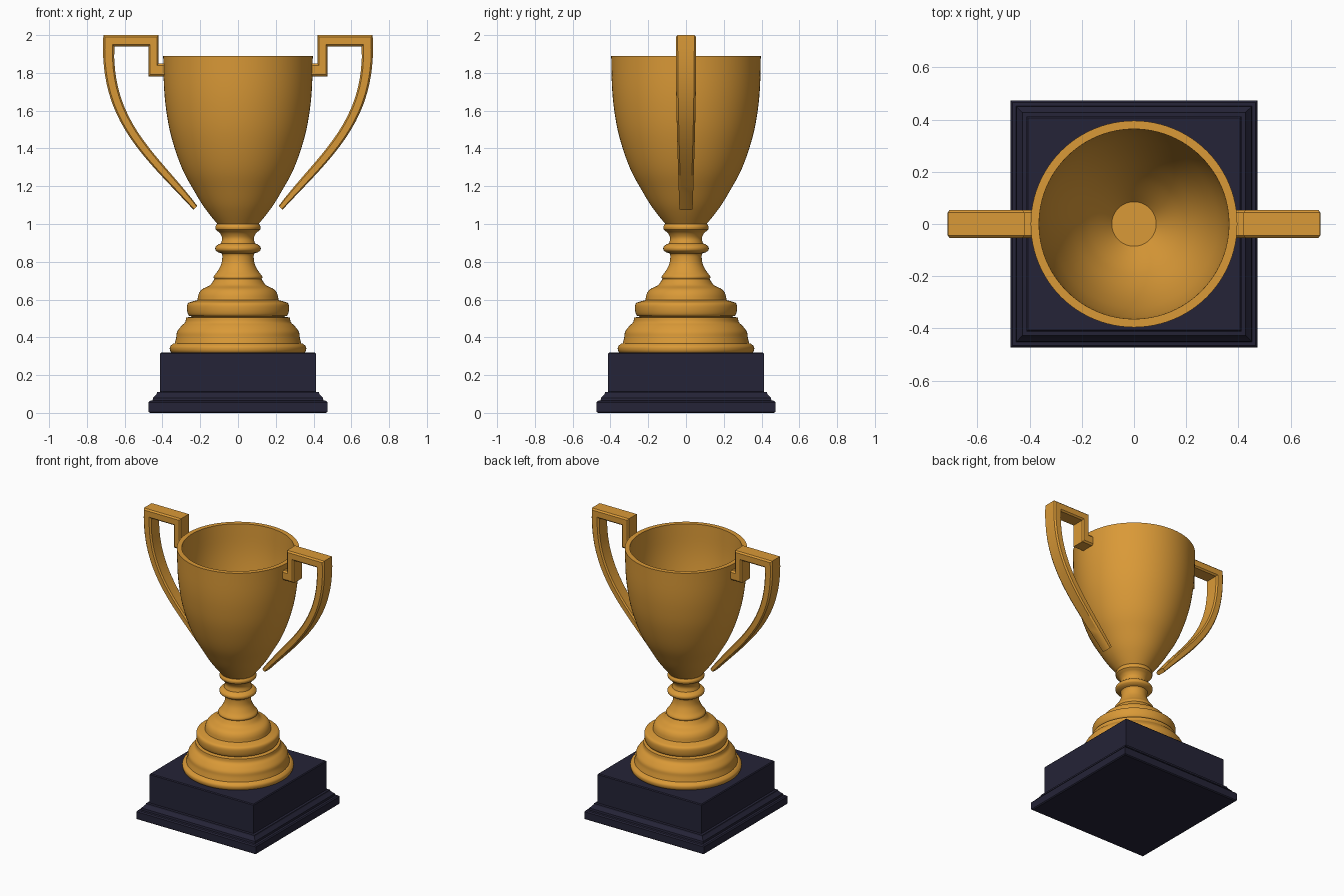
import bpy, bmesh, math
from mathutils import Vector
from mathutils.geometry import interpolate_bezier

if "Cube" in bpy.data.objects:
    bpy.data.objects.remove(bpy.data.objects["Cube"])


def material(name, color):
    m = bpy.data.materials.new(name)
    m.diffuse_color = (*color, 1)
    m.use_nodes = True
    m.node_tree.nodes["Principled BSDF"].inputs["Base Color"].default_value = m.diffuse_color
    return m


GOLD = material("gold", (0.70, 0.32, 0.038))
NAVY = material("dark_navy", (0.018, 0.017, 0.038))


def finish(bm, name, mat, angle=35):
    bmesh.ops.recalc_face_normals(bm, faces=bm.faces)
    mesh = bpy.data.meshes.new(name)
    bm.to_mesh(mesh)
    bm.free()
    mesh.materials.append(mat)
    ob = bpy.data.objects.new(name, mesh)
    bpy.context.collection.objects.link(ob)
    bpy.ops.object.select_all(action='DESELECT')
    ob.select_set(True)
    bpy.context.view_layer.objects.active = ob
    bpy.ops.object.shade_smooth_by_angle(angle=math.radians(angle))
    return ob


def loft(name, rings, mat, angle=35):
    """Skin a list of equal-length vertex rings and cap both ends."""
    bm = bmesh.new()
    loops = [[bm.verts.new(p) for p in ring] for ring in rings]
    n = len(loops[0])
    for a, b in zip(loops, loops[1:]):
        for i in range(n):
            j = (i + 1) % n
            bm.faces.new((a[i], a[j], b[j], b[i]))
    bm.faces.new(loops[0][::-1])
    bm.faces.new(loops[-1])
    return finish(bm, name, mat, angle)


def lathe(name, profile, mat, sides=96, angle=35):
    """Revolve (radius, z); four sides gives a square of that half width."""
    turn, k = (math.pi / 4, math.sqrt(2)) if sides == 4 else (0, 1)
    steps = [turn + 2 * math.pi * i / sides for i in range(sides)]
    return loft(name, [[(k * r * math.cos(a), k * r * math.sin(a), z) for a in steps]
                       for r, z in profile], mat, angle)


def smooth(points, n=4):
    """Catmull-Rom refinement of a profile."""
    p = [Vector(q) for q in points]
    p = [2 * p[0] - p[1]] + p + [2 * p[-1] - p[-2]]
    out = []
    for a, b, c, d in zip(p, p[1:], p[2:], p[3:]):
        out += interpolate_bezier(b, b + (c - a) / 6, c - (d - b) / 6, c, n + 1)[:-1]
    return [tuple(q)[:2] for q in out] + [tuple(points[-1])]


# Square stepped plinth
lathe("plinth", [(0.466, 0), (0.473, 0.006), (0.473, 0.056), (0.466, 0.064),
                 (0.452, 0.066), (0.450, 0.080), (0.440, 0.090), (0.430, 0.102),
                 (0.428, 0.110), (0.412, 0.112), (0.412, 0.314), (0.407, 0.32)], NAVY, 4, 25)

# Stepped bell foot
lathe("foot",
      smooth([(0.35, 0.315), (0.36, 0.33), (0.36, 0.35), (0.345, 0.366)])
      + smooth([(0.335, 0.368), (0.327, 0.40), (0.322, 0.43), (0.30, 0.46),
                (0.28, 0.48), (0.275, 0.505)])
      + smooth([(0.24, 0.510), (0.262, 0.517), (0.270, 0.55), (0.265, 0.58), (0.235, 0.592)])
      + smooth([(0.215, 0.597), (0.208, 0.63), (0.19, 0.655), (0.15, 0.675), (0.13, 0.70),
                (0.125, 0.71)]), GOLD)

# Turned stem with rings
lathe("stem",
      smooth([(0.115, 0.70), (0.127, 0.712), (0.127, 0.725), (0.108, 0.75), (0.088, 0.79),
              (0.083, 0.83), (0.088, 0.845)])
      + smooth([(0.105, 0.850), (0.119, 0.862), (0.119, 0.878), (0.105, 0.892)])
      + smooth([(0.09, 0.897), (0.084, 0.925), (0.095, 0.95), (0.112, 0.965)])
      + smooth([(0.118, 0.970), (0.120, 0.985), (0.112, 1.0)]), GOLD)

# Hollow bowl: outside up, over the rim, inside down
lathe("bowl",
      smooth([(0.105, 0.995), (0.15, 1.05), (0.19, 1.105), (0.235, 1.18), (0.285, 1.27),
              (0.325, 1.37), (0.36, 1.49), (0.381, 1.61), (0.392, 1.73), (0.396, 1.89)])
      + smooth([(0.364, 1.89), (0.360, 1.73), (0.348, 1.61), (0.326, 1.49), (0.291, 1.37),
                (0.25, 1.27), (0.20, 1.18), (0.155, 1.115), (0.085, 1.03)]), GOLD)

# Handles: paired outer and inner edges in the xz plane, chamfered section
outer = [Vector(p) for p in ((0.385, 1.85), (0.42, 1.85), (0.42, 2.0))]
inner = [Vector(p) for p in ((0.385, 1.78), (0.475, 1.78), (0.475, 1.94))]
outer += interpolate_bezier(Vector((0.713, 2.0)), Vector((0.74, 1.55)),
                            Vector((0.50, 1.36)), Vector((0.235, 1.075)), 20)
inner += interpolate_bezier(Vector((0.655, 1.94)), Vector((0.67, 1.53)),
                            Vector((0.42, 1.37)), Vector((0.215, 1.095)), 20)


def handle(name, side):
    rings = []
    for i, (o, n) in enumerate(zip(outer, inner)):
        t = max(0, i - 3) / 19
        w = 0.054 - 0.019 * t ** 1.5
        c = 0.010
        cut = 0.16
        oc, nc = o.lerp(n, cut), n.lerp(o, cut)
        section = [(o, -w + c), (o, w - c), (oc, w), (nc, w),
                   (n, w - c), (n, -w + c), (nc, -w), (oc, -w)]
        rings.append([(side * p[0], y, p[1]) for p, y in section])
    loft(name, rings, GOLD, 30)


handle("left_handle", -1)
handle("right_handle", 1)
